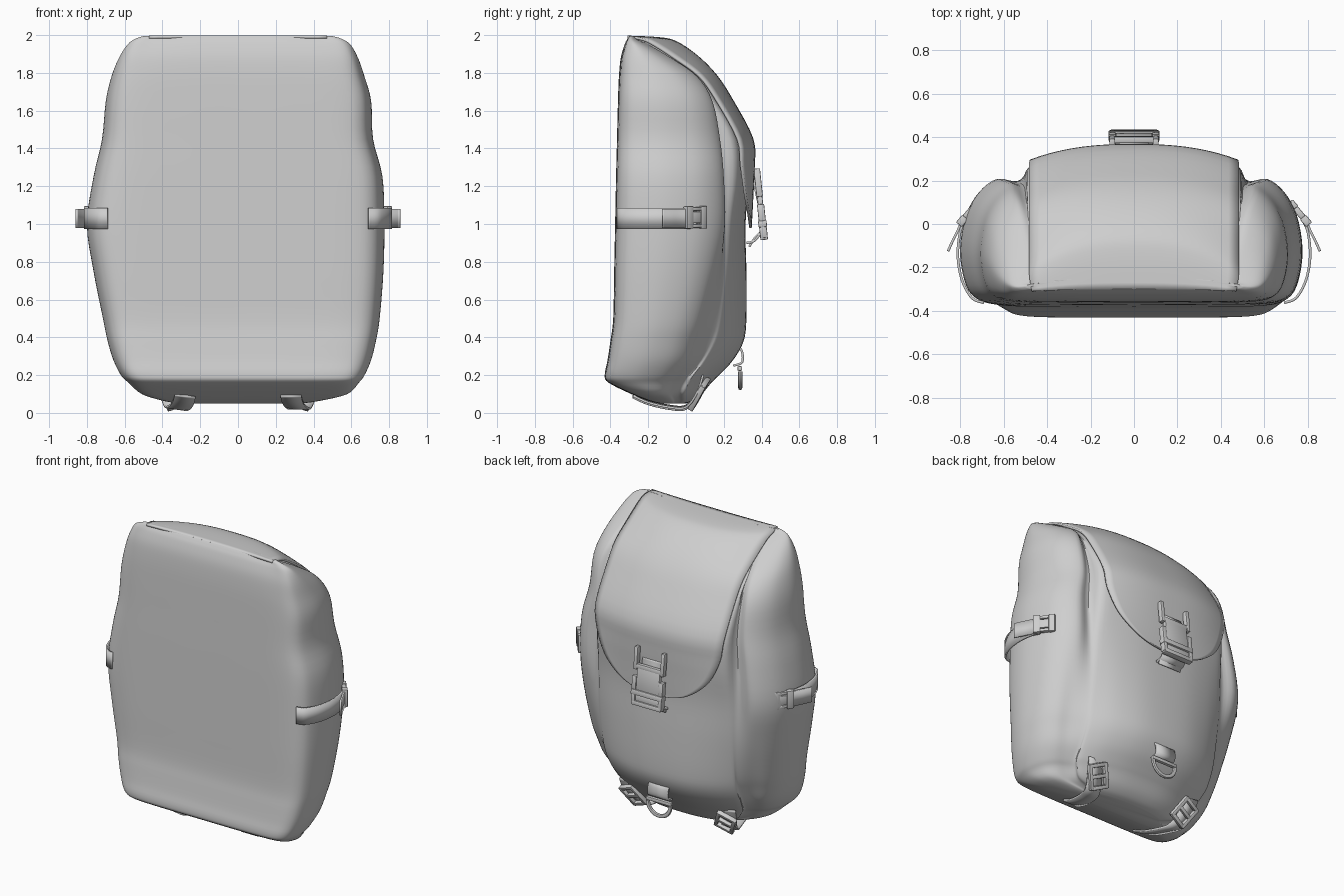
import bpy, bmesh, math
from mathutils import Vector, Matrix, Euler

if "Cube" in bpy.data.objects:
    bpy.data.objects.remove(bpy.data.objects["Cube"])

fabric = bpy.data.materials.new("grey_fabric")
fabric.diffuse_color = (0.62, 0.62, 0.62, 1)
fabric.use_nodes = True
fabric.node_tree.nodes["Principled BSDF"].inputs["Base Color"].default_value = fabric.diffuse_color


def spline(pts, n, closed=False):
    """Smooth interpolation through tuples of any length."""
    out, m = [], len(pts)
    for i in range(m if closed else m - 1):
        if closed:
            a, b, c, d = (pts[(i + k) % m] for k in (-1, 0, 1, 2))
        else:
            a, b, c, d = pts[max(i - 1, 0)], pts[i], pts[i + 1], pts[min(i + 2, m - 1)]
        for k in range(n):
            t = k / n
            out.append(tuple(0.5 * (2 * q + (r - p) * t + (2 * p - 5 * q + 4 * r - s) * t * t
                                    + (3 * q - p - 3 * r + s) * t ** 3)
                             for p, q, r, s in zip(a, b, c, d)))
    if not closed:
        out.append(pts[-1])
    return out


def finish(name, bm, angle=40):
    bmesh.ops.recalc_face_normals(bm, faces=bm.faces[:])
    me = bpy.data.meshes.new(name)
    bm.to_mesh(me)
    bm.free()
    me.materials.append(fabric)
    ob = bpy.data.objects.new(name, me)
    bpy.context.collection.objects.link(ob)
    bpy.ops.object.select_all(action='DESELECT')
    ob.select_set(True)
    bpy.context.view_layer.objects.active = ob
    bpy.ops.object.shade_smooth_by_angle(angle=math.radians(angle))
    return ob


def loft(name, rows, closed, thickness=0):
    bm = bmesh.new()
    vs = [[bm.verts.new(p) for p in r] for r in rows]
    n = len(rows[0])
    for a, b in zip(vs, vs[1:]):
        for i in range(n if closed else n - 1):
            j = (i + 1) % n
            bm.faces.new((a[i], a[j], b[j], b[i]))
    if closed:
        bm.faces.new(vs[0])
        bm.faces.new(vs[-1])
    ob = finish(name, bm)
    if thickness:
        mod = ob.modifiers.new("thickness", 'SOLIDIFY')
        mod.thickness = thickness
        mod.offset = 0
    return ob


def ribbon(name, path, across, thickness=0.012):
    """Flat strap along a path; across is half its width as a vector."""
    w = Vector(across)
    return loft(name, [[Vector(p) - w, Vector(p) + w] for p in spline(path, 5)], False, thickness)


def blocks(name, parts, loc, rot=(0, 0, 0)):
    """Several bevelled boxes (centre, size) as one placed hardware piece."""
    bm = bmesh.new()
    for c, s in parts:
        bmesh.ops.create_cube(bm, size=1, matrix=Matrix.Translation(c) @ Matrix.Diagonal((*s, 1)))
    bmesh.ops.bevel(bm, geom=bm.edges[:], offset=0.005, segments=2, affect='EDGES', profile=0.5)
    bm.transform(Matrix.Translation(loc) @ Euler(rot).to_matrix().to_4x4())
    return finish(name, bm)


# Bag body: z, front y, back y, right and left half widths, side pocket y, back rounding, groove
levels = [
    (1.995, -.30, -.25, .50, .50, -.27, .01, 0),
    (1.98, -.31, -.15, .55, .545, -.26, .10, 0),
    (1.95, -.325, -.05, .595, .585, -.20, .14, 0),
    (1.88, -.345, .045, .635, .63, -.08, .13, .01),
    (1.78, -.355, .14, .67, .67, .06, .09, .015),
    (1.65, -.36, .23, .705, .70, .14, .08, .03),
    (1.45, -.365, .33, .715, .72, .18, .08, .045),
    (1.25, -.37, .335, .765, .765, .20, .07, .045),
    (1.0, -.375, .315, .775, .80, .205, .075, .025),
    (.75, -.38, .32, .77, .765, .165, .095, 0),
    (.5, -.385, .32, .75, .715, .105, .125, -.015),
    (.38, -.40, .305, .73, .69, .065, .14, -.015),
    (.28, -.415, .25, .705, .66, .03, .14, -.01),
    (.2, -.43, .175, .67, .62, -.02, .125, 0),
    (.16, -.41, .135, .64, .58, -.05, .11, 0),
    (.1, -.29, .085, .58, .51, -.07, .09, 0),
    (.065, -.20, .04, .44, .40, -.06, .05, 0),
    (.05, -.14, 0, .34, .32, -.06, .03, 0)]


def section(z, yf, yb, right, left, yp, drop, groove):
    def half(ws):
        wb, d = min(.48, .72 * ws), yp - yf
        edge = yb - drop
        return [(0, yf), (.45 * ws, yf), (.78 * ws, yf + .005), (.915 * ws, yf + .065 * d),
                (.975 * ws, yf + .2 * d), (ws, yf + .45 * d), (.965 * ws, yf + .72 * d),
                (.89 * ws, yf + .9 * d), (.79 * ws, yp),
                (.45 * wb + .4 * ws, (yp + edge) / 2 - groove),
                (wb, edge), (.75 * wb, yb - .48 * drop), (.4 * wb, yb - .1 * drop), (0, yb)]
    ring = half(right) + [(-x, y) for x, y in half(left)[-2:0:-1]]
    return [(x, y, z) for x, y in spline(ring, 4, True)]


loft("bag_body", [section(*r) for r in spline(levels, 4)], True)

# Lid flap draped over the top and back: z, y, half width, edge rounding
flap = [(1.99, -.30, .47, .01), (1.982, -.14, .48, .11), (1.96, -.05, .48, .14),
        (1.885, .06, .48, .13), (1.785, .158, .48, .09), (1.66, .24, .48, .08),
        (1.45, .35, .48, .075), (1.3, .357, .46, .07), (1.15, .35, .39, .06),
        (1.05, .345, .28, .05), (1.0, .342, .17, .04), (.98, .342, .05, .03)]
rows = []
for z, y, w, drop in spline(flap, 4):
    us = [i / 10 for i in range(-10, 11)]
    rows.append([(u * w, y - drop * abs(u * w / .48) ** 2.5, z) for u in us])
loft("lid_flap", rows, False, 0.014)

# Back clasp with prongs, plate and lower socket
blocks("flap_clasp", [
    ((0, 0, -.01), (.17, .028, .18)), ((0, 0, .07), (.2, .03, .03)),
    ((-.1, 0, .12), (.026, .034, .15)), ((.1, 0, .12), (.026, .034, .15)),
    ((-.1, 0, -.04), (.032, .038, .09)), ((.1, 0, -.04), (.032, .038, .09)),
    ((0, 0, -.1), (.235, .045, .035)), ((0, 0, -.17), (.22, .04, .03)),
    ((-.1, 0, -.135), (.028, .04, .08)), ((.1, 0, -.135), (.028, .04, .08)),
    ((0, 0, -.135), (.19, .02, .05))],
    (0, .395, 1.1), (math.radians(6), 0, 0))
ribbon("clasp_strap_upper", [(0, .36, 1.22), (0, .375, 1.15), (0, .39, 1.08)], (.07, 0, 0))
ribbon("clasp_strap_lower", [(0, .32, .9), (0, .36, .91), (0, .395, .95)], (.09, 0, 0))
ribbon("clasp_strap_end", [(0, .40, .96), (0, .36, .92), (0, .335, .88)], (.085, 0, 0))

# Back loop: webbing tab and half-round ring
ribbon("ring_tab", [(0, .25, .35), (0, .292, .335), (0, .298, .27), (0, .25, .25)], (.075, 0, 0))
blocks("ring_bar", [((0, 0, 0), (.19, .024, .024))], (0, .285, .235))
tube = []
for a in [math.pi + math.pi * i / 16 for i in range(17)]:
    out = Vector((math.cos(a), 0, math.sin(a)))
    tube.append([Vector((0, .287, .22)) + out * (.085 + .014 * math.cos(t))
                 + Vector((0, .012 * math.sin(t), 0)) for t in [math.tau * k / 8 for k in range(8)]])
loft("hanging_ring", tube, True)

slider = [((-.055, 0, 0), (.024, .03, .16)), ((.055, 0, 0), (.024, .03, .16)),
          ((0, 0, .07), (.12, .03, .024)), ((0, 0, 0), (.12, .03, .024)),
          ((0, 0, -.07), (.12, .03, .024))]

for s, side in ((1, "right"), (-1, "left")):
    # Side compression strap, quick-release buckle and loose tail
    ribbon(side + "_side_strap", [(s * x, y, 1.03) for x, y in
           [(.69, -.362), (.745, -.34), (.79, -.26), (.81, -.15), (.8, -.04), (.775, .02)]],
           (0, 0, .056))
    ribbon(side + "_strap_rear", [(s * x, y, 1.03) for x, y in
           [(.75, .06), (.71, .1), (.66, .14), (.62, .18)]], (0, 0, .04))
    ribbon(side + "_strap_tail", [(s * x, y, 1.03) for x, y in
           [(.785, .03), (.81, -.03), (.835, -.08), (.855, -.125)]], (0, 0, .05))
    blocks(side + "_side_buckle", [
        ((-.04, 0, 0), (.045, .035, .12)), ((.01, 0, 0), (.08, .026, .06)),
        ((.01, 0, .045), (.06, .028, .02)), ((.01, 0, -.045), (.06, .028, .02)),
        ((.055, 0, 0), (.04, .034, .12))],
        (s * .765, .045, 1.035), (0, 0, math.radians(90 + s * 40)))
    # Base strap and slider
    ribbon(side + "_base_strap", [(s * x, y, z) for x, y, z in
           [(.28, -.28, .09), (.29, -.2, .055), (.31, -.09, .03), (.335, .0, .03),
            (.365, .06, .11), (.38, .09, .2)]], (.055, 0, s * .004 - .004))
    blocks(side + "_base_slider", slider, (s * .345, .07, .1),
           (math.radians(-32), s * math.radians(22), s * math.radians(-15)))
